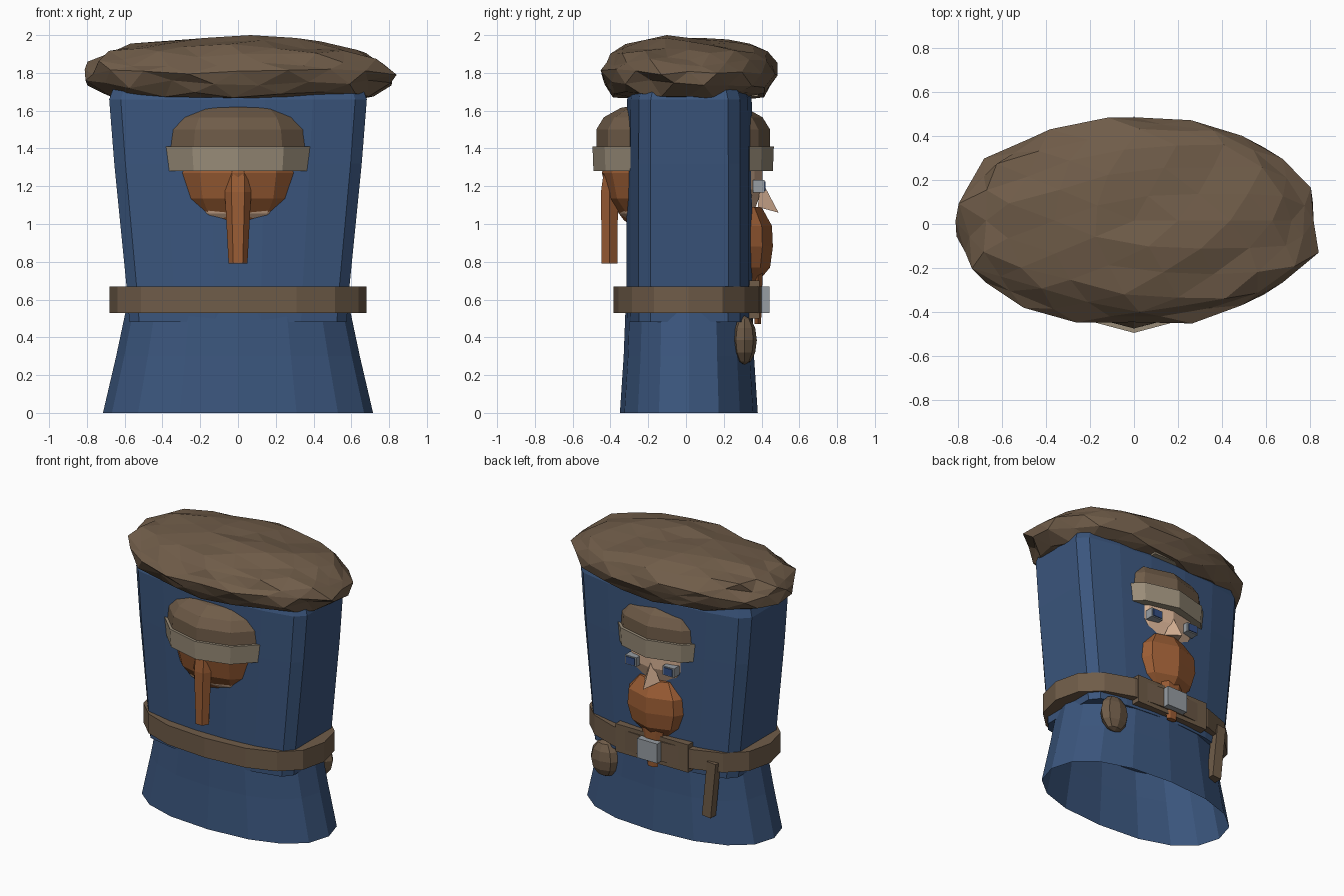
import bpy, bmesh, math, random
from mathutils import Matrix, Vector

random.seed(11)
cube = bpy.data.objects.get("Cube")
if cube:
    bpy.data.objects.remove(cube, do_unlink=True)


def material(name, r, g, b):
    m = bpy.data.materials.new(name)
    m.use_nodes = True
    m.diffuse_color = (r, g, b, 1)
    bsdf = next(n for n in m.node_tree.nodes if n.type == 'BSDF_PRINCIPLED')
    bsdf.inputs["Base Color"].default_value = (r, g, b, 1)
    return m


BLUE = material("cloth blue", .043, .092, .205)
BROWN = material("fur brown", .16, .107, .066)
BEIGE = material("trim beige", .32, .265, .19)
ORANGE = material("hair orange", .33, .11, .035)
SKIN = material("skin", .66, .43, .29)
STEEL = material("steel grey", .31, .34, .37)
EYE = material("eye blue", .035, .08, .23)


def finish(name, bm, mat):
    bmesh.ops.recalc_face_normals(bm, faces=bm.faces[:])
    mesh = bpy.data.meshes.new(name)
    bm.to_mesh(mesh)
    bm.free()
    mesh.materials.append(mat)
    ob = bpy.data.objects.new(name, mesh)
    bpy.context.collection.objects.link(ob)
    return ob


def oval(n, power=2.0):
    """Unit superellipse outline with n corners."""
    pts = []
    for i in range(n):
        a = math.tau * i / n
        c, s = math.cos(a), math.sin(a)
        pts.append((math.copysign(abs(c) ** (2 / power), c),
                    math.copysign(abs(s) ** (2 / power), s)))
    return pts


def loft(name, outline, rings, mat, cy=0.0, caps=True):
    """Skin an outline through rings of (x radius, y radius, z)."""
    bm = bmesh.new()
    loops = [[bm.verts.new((x * rx, cy + y * ry, z)) for x, y in outline]
             for rx, ry, z in rings]
    n = len(outline)
    for lo, hi in zip(loops, loops[1:]):
        for i in range(n):
            j = (i + 1) % n
            bm.faces.new((lo[i], lo[j], hi[j], hi[i]))
    if caps:
        bm.faces.new(loops[0][::-1])
        bm.faces.new(loops[-1])
    return finish(name, bm, mat)


def ball(name, centre, radii, mat, seg=10, rings=7):
    bm = bmesh.new()
    bmesh.ops.create_uvsphere(bm, u_segments=seg, v_segments=rings, radius=1)
    bmesh.ops.transform(bm, verts=bm.verts, matrix=Matrix.Translation(centre)
                        @ Matrix.Diagonal((*radii, 1)))
    return finish(name, bm, mat)


def box(name, centre, size, mat, tilt=0.0):
    bm = bmesh.new()
    bmesh.ops.create_cube(bm, size=1)
    bmesh.ops.transform(bm, verts=bm.verts, matrix=Matrix.Translation(centre)
                        @ Matrix.Rotation(tilt, 4, 'Y') @ Matrix.Diagonal((*size, 1)))
    return finish(name, bm, mat)


# Skirt of the cloak, open underneath
loft("cloak_skirt", oval(16, 2.3),
     [(.715, .365, 0), (.645, .345, .3), (.59, .335, .56)], BLUE, cy=.015,
     caps=False)

# Upper cloak with broad, slightly bowed faces and flat ends
corner = [(1, .62), (.91, .81), (.58, .94), (.21, 1)]
half = corner + [(-x, y) for x, y in reversed(corner)]
cloak_outline = half + [(-x, -y) for x, y in half]
loft("cloak_upper", cloak_outline,
     [(.575, .33, .48), (.59, .332, .67), (.655, .332, 1.32), (.682, .33, 1.66),
      (.66, .31, 1.72)], BLUE, cy=.018)

# Belts, buckle and things hung from them
loft("belt", oval(16, 2.45), [(.68, .395, .53), (.68, .395, .67)], BROWN, cy=.012)
box("inner_belt", (0, .33, .60), (.58, .12, .20), BROWN)
box("buckle", (0, .42, .60), (.16, .045, .14), STEEL)
ball("pouch", (.43, .31, .385), (.11, .065, .13), BROWN, 8, 6)
box("scabbard", (-.43, .325, .40), (.07, .06, .40), BROWN, tilt=-.1)

# Fur mantle: a jittered, flattened ball with a shallow underside
bm = bmesh.new()
bmesh.ops.create_icosphere(bm, subdivisions=3, radius=1)
for v in bm.verts:
    u = v.co.copy()
    k = 1 + random.uniform(-.05, .04)
    rise = u.z * .185 if u.z > 0 else -.125 * min(1, -2 * u.z)
    z = 1.805 + rise + random.uniform(-.02, .02)
    v.co = Vector((u.x * .83 * k, .015 + u.y * .475 * k, min(z, 1.985)))
max(bm.verts, key=lambda v: v.co.z).co.z = 2.0
tip = Vector((.84, -.13, 1.79))
min(bm.verts, key=lambda v: (v.co - tip).length).co = tip
finish("fur_mantle", bm, BROWN)
box("mantle_lining", (.02, .345, 1.685), (.24, .07, .02), BEIGE)

# Head and hair
ball("head", (0, 0, 1.25), (.41, .41, .39), SKIN, 14, 9)
ball("back_hair", (0, -.045, 1.27), (.405, .40, .355), ORANGE, 12, 8)
loft("ponytail", oval(6),
     [(.05, .048, .79), (.07, .052, 1.17), (.065, .035, 1.28)], ORANGE, cy=-.405)

# Cap with a wide band
loft("cap_crown", oval(12),
     [(.47, .46, 1.40), (.455, .46, 1.50), (.41, .42, 1.565), (.33, .33, 1.615),
      (.1, .1, 1.65)], BROWN, cy=-.015)
loft("cap_band", oval(12), [(.47, .475, 1.28), (.485, .48, 1.41)], BEIGE, cy=-.015)

# Face
for side, x in (("left", .15), ("right", -.15)):
    box(side + "_eye", (x, .385, 1.20), (.09, .06, .065), STEEL)
    box(side + "_iris", (x, .417, 1.20), (.068, .008, .05), EYE)
bm = bmesh.new()
bridge = bm.verts.new((0, .395, 1.24))
base = [bm.verts.new(p) for p in ((-.06, .38, 1.09), (0, .49, 1.06), (.06, .38, 1.09))]
bm.faces.new(base)
for i in range(3):
    bm.faces.new((base[i], base[(i + 1) % 3], bridge))
finish("nose", bm, SKIN)

# Chunky beard with a point hanging behind the buckle
loft("beard", oval(8),
     [(.12, .10, .68), (.22, .175, .77), (.26, .19, .88), (.25, .185, .99),
      (.16, .13, 1.09)], ORANGE, cy=.27)
loft("beard_tip", oval(6), [(.04, .02, .47), (.09, .03, .75)], ORANGE, cy=.38)
